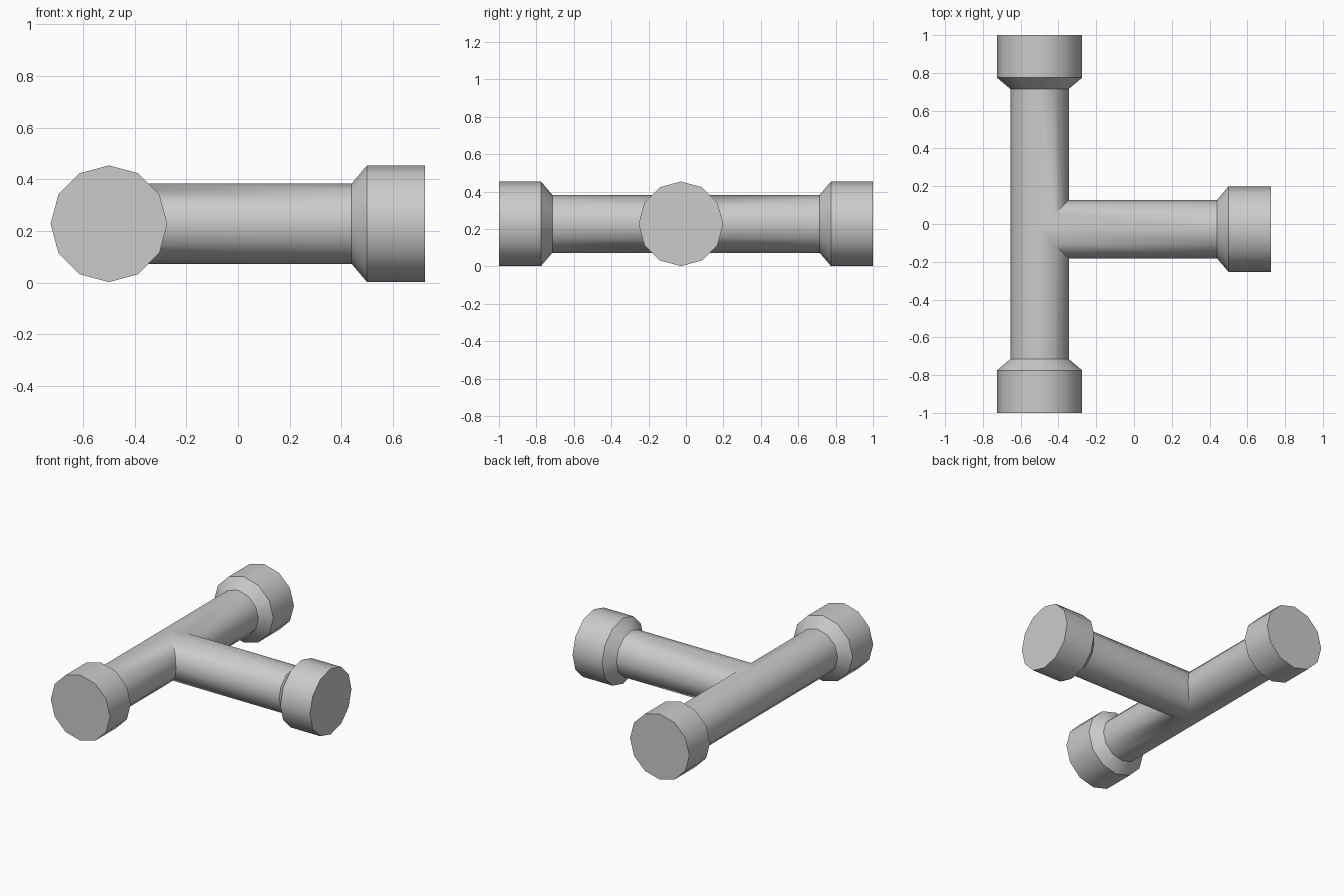
import bpy, bmesh
from math import cos, sin, tau, radians
from mathutils import Vector

if "Cube" in bpy.data.objects:
    bpy.data.objects.remove(bpy.data.objects["Cube"])

SIDES = 12
PIPE_R, SOCKET_R = 0.155, 0.226
SOCKET_LEN, TAPER_LEN = 0.225, 0.06
JOINT = Vector((-0.5, -0.027, 0.228))
UP = Vector((0, 0, 1))

bm = bmesh.new()


def arm(direction, side, length, both_sides):
    """One arm of the tee: mitred start, pipe, taper, closed socket."""
    d, s = Vector(direction), Vector(side)
    angles = [tau * i / SIDES for i in range(SIDES)]

    def ring(radius, dist):
        return [bm.verts.new(JOINT + d * dist(a) + s * radius * cos(a) + UP * radius * sin(a))
                for a in angles]

    def mitre(a):
        c = cos(a)
        return PIPE_R * (abs(c) if both_sides else max(c, 0))

    socket = length - SOCKET_LEN
    rings = [ring(PIPE_R, mitre),
             ring(PIPE_R, lambda a: socket - TAPER_LEN),
             ring(SOCKET_R, lambda a: socket),
             ring(SOCKET_R, lambda a: length)]
    for r0, r1 in zip(rings, rings[1:]):
        for i in range(SIDES):
            j = (i + 1) % SIDES
            bm.faces.new((r0[i], r0[j], r1[j], r1[i]))
    bm.faces.new(rings[-1])


# Straight run (back and front arms) and the side branch
arm((0, 1, 0), (1, 0, 0), 1 - JOINT.y, False)
arm((0, -1, 0), (1, 0, 0), 1 + JOINT.y, False)
arm((1, 0, 0), (0, 1, 0), 0.725 - JOINT.x, True)

# Weld the mitred joint
bmesh.ops.remove_doubles(bm, verts=bm.verts, dist=0.001)
bmesh.ops.recalc_face_normals(bm, faces=bm.faces)
mesh = bpy.data.meshes.new("pipe_tee")
bm.to_mesh(mesh)
bm.free()
tee = bpy.data.objects.new("pipe_tee", mesh)
bpy.context.collection.objects.link(tee)

# Smooth round walls, sharp rims
bpy.context.view_layer.objects.active = tee
tee.select_set(True)
bpy.ops.object.shade_smooth_by_angle(angle=radians(35))
